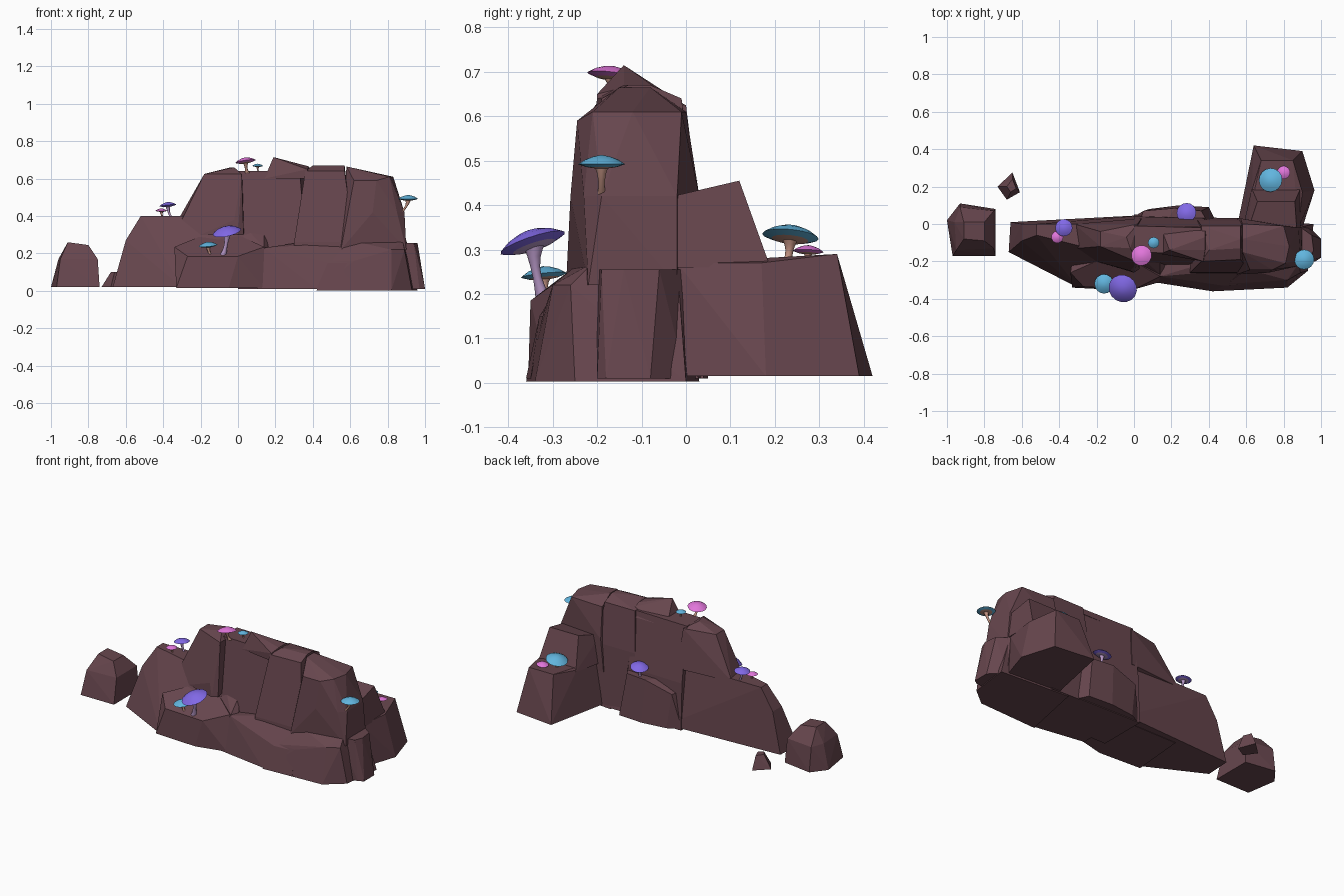
import bpy
import bmesh
import math
from mathutils import Vector

cube = bpy.data.objects.get("Cube")
if cube:
    bpy.data.objects.remove(cube, do_unlink=True)


def material(name, color):
    mat = bpy.data.materials.new(name)
    mat.use_nodes = True
    rgba = (*color, 1.0)
    mat.diffuse_color = rgba
    mat.node_tree.nodes["Principled BSDF"].inputs["Base Color"].default_value = rgba
    return mat


ROCK = material("plum rock", (.135, .061, .075))
CAPS = {
    "blue": material("blue cap", (.12, .46, .73)),
    "purple": material("purple cap", (.22, .14, .79)),
    "pink": material("pink cap", (.75, .18, .7)),
}
TAN = material("tan stem", (.58, .31, .24))
LILAC = material("lilac stem", (.5, .33, .6))
STEMS = {"blue": TAN, "purple": LILAC, "pink": TAN}


def finish(name, bm, *mats):
    bmesh.ops.recalc_face_normals(bm, faces=bm.faces[:])
    mesh = bpy.data.meshes.new(name)
    bm.to_mesh(mesh)
    bm.free()
    for mat in mats:
        mesh.materials.append(mat)
    obj = bpy.data.objects.new(name, mesh)
    bpy.context.collection.objects.link(obj)
    return obj


def rock(name, *layers):
    """Faceted boulder: convex hull of outlines, each (height, points), in hundredths."""
    bm = bmesh.new()
    for height, outline in layers:
        for x, y in outline:
            bm.verts.new((x / 100, y / 100, height / 100))
    hull = bmesh.ops.convex_hull(bm, input=bm.verts[:])
    loose = set(hull["geom_interior"]) | set(hull["geom_unused"])
    bmesh.ops.delete(bm, geom=[v for v in loose if isinstance(v, bmesh.types.BMVert)],
                     context="VERTS")
    bmesh.ops.dissolve_limit(bm, angle_limit=math.radians(4),
                             verts=bm.verts[:], edges=bm.edges[:])
    return finish(name, bm, ROCK)


# Low left shoulder and the ledge in front of it
rock("left_shoulder",
     (2, [(-67, -15), (-66, 1), (10, 5), (10, -30), (-30, -34)]),
     (27, [(-60, 0), (-60, -9)]),
     (40, [(-52, 0), (-52, -6), (-20, -14), (0, -17), (0, 0)]))
rock("front_ledge",
     (1.5, [(-33, -34), (-5, -35.5), (14, -31), (14, 0), (-30, 0)]),
     (18.5, [(-27, -33.5), (0, -35)]),
     (23.5, [(14, -28), (-34, -26)]),
     (30, [(-18, -19), (0, -20)]))

# Upper crest, from left to right
rock("left_tower",
     (30, [(-20, -20), (0, -26), (3, -24)]),
     (38, [(-32, 0), (-30, -13), (-2, -25), (3, -23), (4, 3)]),
     (62.5, [(-18, -4), (-18, -12), (2, -20.5), (2, 0)]),
     (66, [(-4, -7), (-2, -13)]))
rock("recessed_wall",
     (1, [(0, -25), (38, -25), (42, 4), (0, 5)]),
     (30, [(0, -20), (36, -20), (38, 3), (0, 4)]),
     (64, [(0, -15), (33, -16), (36, -2), (0, -1)]))
rock("wall_foot",
     (15, [(0, -29), (18, -28), (18, -10), (0, -10)]),
     (23, [(14, -27)]),
     (34, [(4, -18), (14, -17)]))
rock("peak",
     (60, [(14, -16), (38, -20), (40, -1), (14, -1)]),
     (65, [(37, -20), (38, -4)]),
     (66.5, [(38, -14), (38, -7)]),
     (71.5, [(19, -14)]))
rock("center_bulge",
     (2, [(30, -27), (62, -27), (62, 3), (30, 3)]),
     (26, [(30, -26), (62, -26)]),
     (39, [(34, -24), (57, -23), (60, 2), (34, 2)]),
     (64, [(36, -20), (57, -19), (57, -1), (36, -1)]),
     (67, [(40, -14), (57, -13), (57, -8)]))
rock("right_bulge",
     (22, [(55, -27), (90, -22), (90, -2), (55, 3)]),
     (42, [(59, -25), (72, -26), (85, -23), (89, -19), (88, -2), (57, 3)]),
     (59, [(62, -24.5), (74, -24.5)]),
     (61, [(62, -22), (81, -21), (83, -12), (80, -1), (58, 0)]),
     (66.5, [(58, -15), (58, -8)]))

# Lower front skirt and right foot
rock("front_skirt",
     (1, [(10, -31), (42, -36), (62, -35), (62, 3), (10, 4)]),
     (15, [(48, -33), (62, -32)]),
     (23, [(14, -28), (32, -27), (14, 0)]),
     (26, [(34, -22), (60, -24)]))
rock("right_skirt",
     (.3, [(42, -36), (82, -34), (93, -25), (96, 0), (50, 3)]),
     (16, [(50, -32), (62, -32)]),
     (22, [(82, -30), (89, -26)]),
     (27, [(60, -24), (88, -21), (88, -2)]))
rock("right_foot",
     (1, [(80, -20), (97, -20), (100, -18), (100, -8), (92, 0), (80, 0)]),
     (25.5, [(84, -20), (94, -19), (96, -14), (95, -6), (88, -1), (82, -1)]))

# Rear spur in two steps, and the outcrop behind the ridge
rock("rear_spur",
     (1.5, [(55, -2), (64, 42), (90, 39), (96.5, 18), (90, -2)]),
     (27, [(60, -2), (63, 18), (90, 17), (88, -2)]),
     (29, [(68, 34), (85, 34)]))
rock("rear_spur_step",
     (26, [(58, -3), (63, 19), (89, 19), (89, -3)]),
     (42, [(61, -3), (87, -3)]),
     (45.5, [(66, 12), (86, 12)]))
rock("rear_outcrop",
     (1.5, [(0, 4), (8, 8), (24, 10), (40, 9), (44, 1), (0, 0)]),
     (23, [(4, 4), (5, 7)]),
     (28, [(16, 0), (22, 8.5), (36, 7), (40, 0)]))

# Detached rocks
rock("side_boulder",
     (2, [(-100, 2), (-93, 11), (-74, 8), (-74, -17), (-97, -17)]),
     (17, [(-96, 1), (-93, 9), (-75, 7), (-75, -13), (-95, -14)]),
     (24.5, [(-80, -9), (-80, 1)]),
     (26, [(-91, 1), (-91, -8)]))
rock("small_boulder",
     (2, [(-73, 20), (-65, 27.5), (-61, 17), (-68, 13)]),
     (10, [(-68, 20), (-65, 24), (-63, 19), (-66, 17)]))


def mushroom(label, color, center, radius, base, lean=(0, 0)):
    center, base = Vector(center), Vector(base)
    up = Vector((*lean, 1)).normalized()
    turn = up.to_track_quat("Z", "Y").to_matrix().to_4x4()

    # Lens shaped cap, spun from a profile, with a paler patch around the stem
    bm = bmesh.new()
    profile = [(0, .4), (.35, .33), (.7, .2), (1, 0), (.65, -.12), (0, -.22)]
    verts = [bm.verts.new((r * radius, 0, z * radius)) for r, z in profile]
    edges = [bm.edges.new(pair) for pair in zip(verts, verts[1:])]
    bmesh.ops.spin(bm, geom=verts + edges, axis=(0, 0, 1), cent=(0, 0, 0),
                   angle=math.tau, steps=16)
    bmesh.ops.remove_doubles(bm, verts=bm.verts[:], dist=radius / 500)
    for face in bm.faces:
        face.smooth = True
        face.material_index = int(face.calc_center_median().z < -.1 * radius)
    for edge in bm.edges:
        if all(abs(v.co.z) < radius / 100 for v in edge.verts):
            edge.smooth = False
    bm.transform(turn)
    bmesh.ops.translate(bm, verts=bm.verts[:], vec=center)
    finish(label + "_cap", bm, CAPS[color], STEMS[color])

    # Curved, tapering stem
    bm = bmesh.new()
    top = center - up * radius * .08
    bend = Vector((top.x, top.y, (base.z + top.z) / 2))
    rings, sides, steps = [], 8, 5
    for i in range(steps + 1):
        t = i / steps
        p = base.lerp(bend, t).lerp(bend.lerp(top, t), t)
        width = radius * (.13 + .14 * (2 * t - .9) ** 2)
        rings.append([bm.verts.new(p + Vector((math.cos(a), math.sin(a), 0)) * width)
                      for a in (math.tau * k / sides for k in range(sides))])
    for low, high in zip(rings, rings[1:]):
        for k in range(sides):
            n = (k + 1) % sides
            bm.faces.new((low[k], low[n], high[n], high[k])).smooth = True
    bm.faces.new(rings[0])
    bm.faces.new(rings[-1])
    finish(label + "_stem", bm, STEMS[color])


# Mushrooms: cap centre, radius, foot, lean
mushroom("ledge_large", "purple", (-.06, -.345, .315), .077, (-.08, -.32, .19), (-.2, -.33))
mushroom("ledge_small", "blue", (-.16, -.32, .242), .052, (-.14, -.315, .18), (-.1, -.1))
mushroom("crest_large", "pink", (.04, -.168, .692), .055, (.05, -.15, .63), (-.15, .12))
mushroom("crest_small", "blue", (.105, -.1, .668), .03, (.11, -.1, .63))
mushroom("shoulder_large", "purple", (-.375, -.02, .457), .046, (-.35, -.02, .38), (-.1, .05))
mushroom("shoulder_small", "pink", (-.41, -.07, .428), .032, (-.39, -.065, .37))
mushroom("cliff", "blue", (.91, -.19, .492), .053, (.86, -.19, .41))
mushroom("spur_large", "blue", (.73, .235, .33), .064, (.73, .225, .26), (-.25, .1))
mushroom("spur_small", "pink", (.8, .275, .296), .035, (.79, .27, .25), (-.12, .05))
mushroom("outcrop", "purple", (.28, .06, .338), .053, (.28, .05, .26), (-.18, .18))
